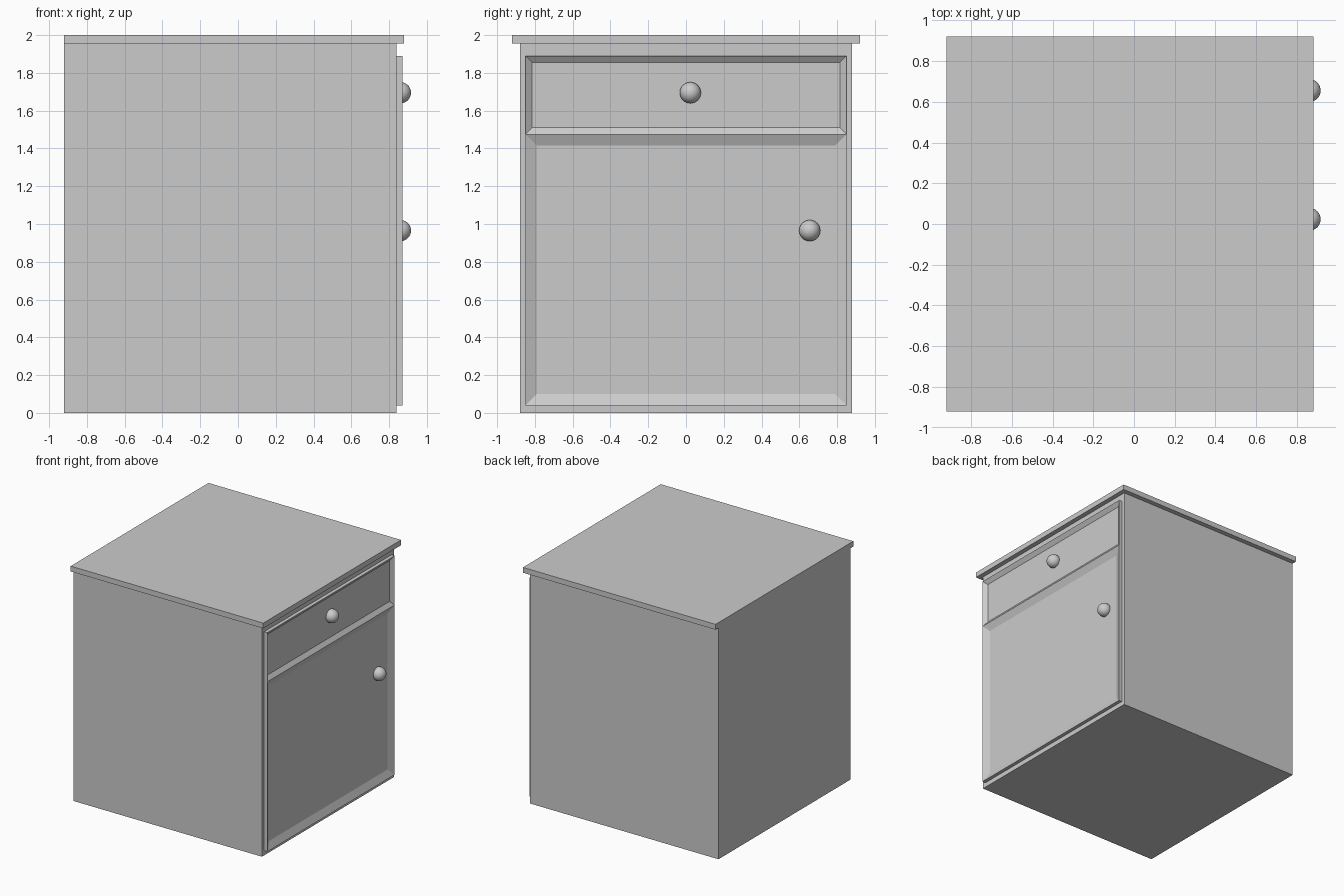
import bpy, bmesh
from mathutils import Vector

if "Cube" in bpy.data.objects:
    bpy.data.objects.remove(bpy.data.objects["Cube"])


def box_mesh(lo, hi):
    bm = bmesh.new()
    bmesh.ops.create_cube(bm, size=1)
    lo, hi = Vector(lo), Vector(hi)
    for v in bm.verts:
        v.co = Vector([(c + 0.5) * (h - l) + l for c, l, h in zip(v.co, lo, hi)])
    return bm


def finish(bm, name):
    bmesh.ops.recalc_face_normals(bm, faces=bm.faces)
    mesh = bpy.data.meshes.new(name)
    bm.to_mesh(mesh)
    bm.free()
    obj = bpy.data.objects.new(name, mesh)
    bpy.context.collection.objects.link(obj)
    return obj


def panel(name, z0, z1, border, depth=0.026):
    # slab whose outer face slopes inwards to a sunken field
    bm = box_mesh((0.84, -0.85, z0), (0.87, 0.85, z1))
    bm.normal_update()
    face = max(bm.faces, key=lambda f: f.calc_center_median().x)
    bmesh.ops.inset_region(bm, faces=[face], thickness=border, use_even_offset=True)
    for v in face.verts:
        v.co.x -= depth
    return finish(bm, name)


def knob(name, y, z):
    bpy.ops.mesh.primitive_uv_sphere_add(segments=32, ring_count=16, radius=0.056,
                                         location=(0.86, y, z), rotation=(0, 1.5708, 0))
    obj = bpy.context.object
    obj.name = name
    bpy.ops.object.shade_smooth()
    return obj


# carcass and overhanging top
finish(box_mesh((-0.92, -0.88, 0), (0.84, 0.88, 1.955)), "cabinet_body")
finish(box_mesh((-0.92, -0.92, 1.955), (0.88, 0.92, 2.0)), "cabinet_top")

# door and drawer fronts with their knobs
panel("door_front", 0.04, 1.475, 0.06)
panel("drawer_front", 1.475, 1.89, 0.035)
knob("drawer_knob", 0.023, 1.695)
knob("door_knob", 0.655, 0.965)
